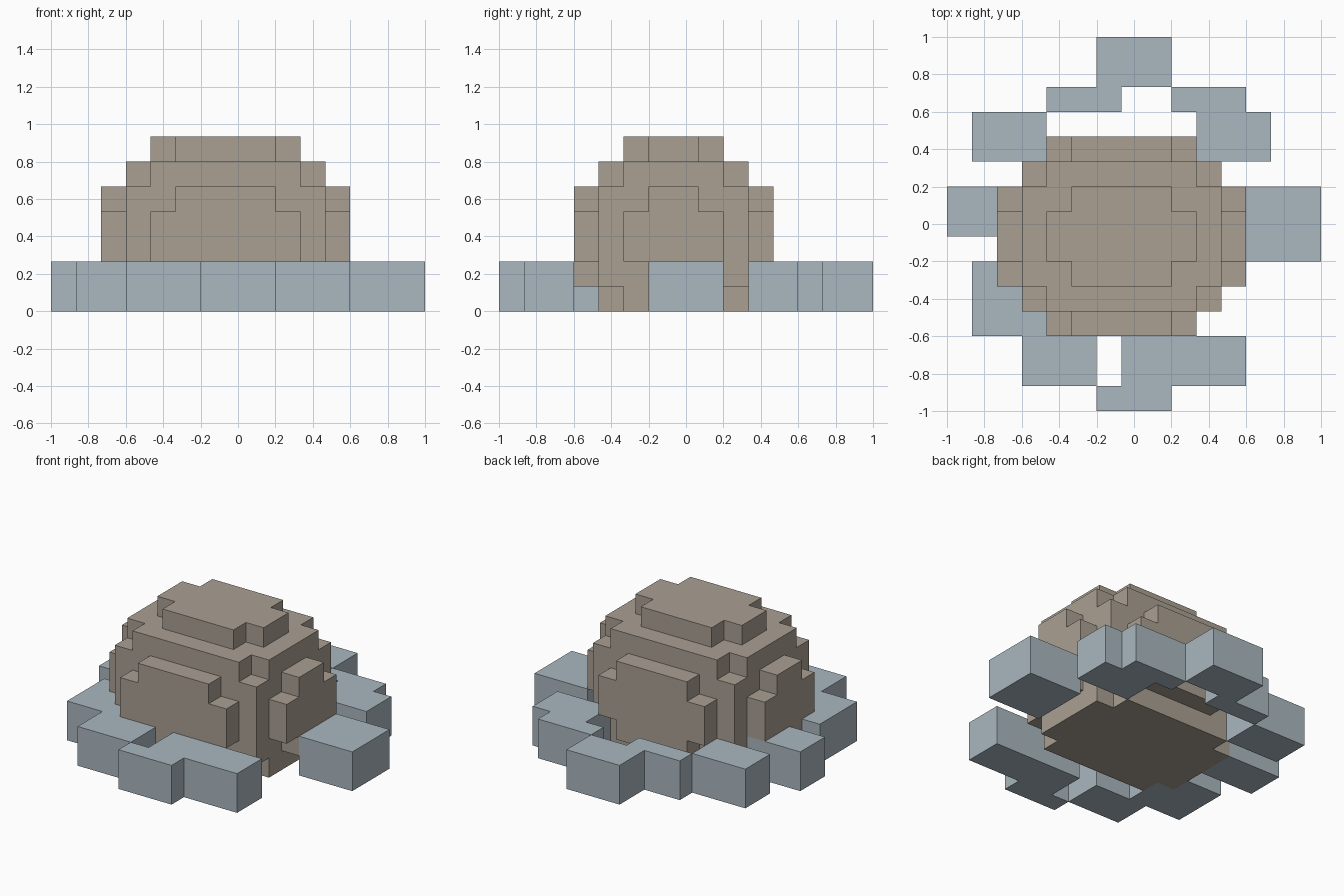
import bpy, bmesh
from mathutils import Vector

if "Cube" in bpy.data.objects:
    bpy.data.objects.remove(bpy.data.objects["Cube"])

U = 2 / 15  # edge of one cube cell


def material(name, rgb):
    m = bpy.data.materials.new(name)
    m.diffuse_color = (*rgb, 1)
    m.use_nodes = True
    m.node_tree.nodes["Principled BSDF"].inputs["Base Color"].default_value = m.diffuse_color
    return m


def cells(*boxes):
    """Set of grid cells filled by boxes (x0, x1, y0, y1, z0, z1)."""
    return {(x, y, z) for a, b, c, d, e, f in boxes
            for x in range(a, b) for y in range(c, d) for z in range(e, f)}


def build(name, filled, mat):
    """Skin the outer faces of a set of cells and merge the flat areas."""
    bm = bmesh.new()
    for c in filled:
        for axis in range(3):
            for side in (0, 1):
                near = list(c)
                near[axis] += 2 * side - 1
                if tuple(near) in filled:
                    continue
                quad = []
                for s, t in ((0, 0), (1, 0), (1, 1), (0, 1)):
                    p = list(c)
                    p[axis] += side
                    p[(axis + 1) % 3] += s
                    p[(axis + 2) % 3] += t
                    quad.append(bm.verts.new((p[0] * U - 1, p[1] * U - 1, p[2] * U)))
                bm.faces.new(quad if side else quad[::-1])
    bmesh.ops.remove_doubles(bm, verts=bm.verts[:], dist=U / 100)
    bmesh.ops.dissolve_limit(bm, angle_limit=0.01, verts=bm.verts[:], edges=bm.edges[:])
    bmesh.ops.triangulate(bm, faces=[f for f in bm.faces if len(f.verts) > 4])
    me = bpy.data.meshes.new(name)
    bm.to_mesh(me)
    bm.free()
    me.materials.append(mat)
    ob = bpy.data.objects.new(name, me)
    bpy.context.collection.objects.link(ob)


# Rounded mound: core, stepped caps and bulges on four sides
mound = cells(
    (3, 11, 4, 10, 1, 5),                         # core
    (4, 10, 4, 10, 0, 6), (3, 11, 5, 9, 0, 6),    # lower and upper tiers
    (5, 9, 5, 9, 6, 7), (4, 10, 6, 8, 6, 7),      # top cap
    (4, 10, 3, 11, 2, 4), (5, 9, 3, 11, 1, 5),    # front and back bulges
    (2, 12, 5, 9, 2, 4), (2, 12, 6, 8, 1, 5),     # side bulges
)
build("mound", mound, material("warm brown", (0.40, 0.35, 0.29)))

# Ring of low stones around the mound, on footprints (x0, x1, y0, y1)
footprints = [
    (6, 9, 13, 15), (4, 7, 12, 13), (9, 12, 12, 13), (10, 13, 10, 12),  # back
    (1, 4, 10, 12), (0, 3, 7, 9), (1, 4, 3, 6),                         # left
    (3, 6, 1, 3), (6, 9, 0, 1), (7, 12, 1, 3),                          # front
    (12, 15, 6, 9),                                                     # right
]
stones = cells(*[(*f, 0, 2) for f in footprints]) - mound
build("stone_ring", stones, material("blue grey stone", (0.40, 0.475, 0.525)))
